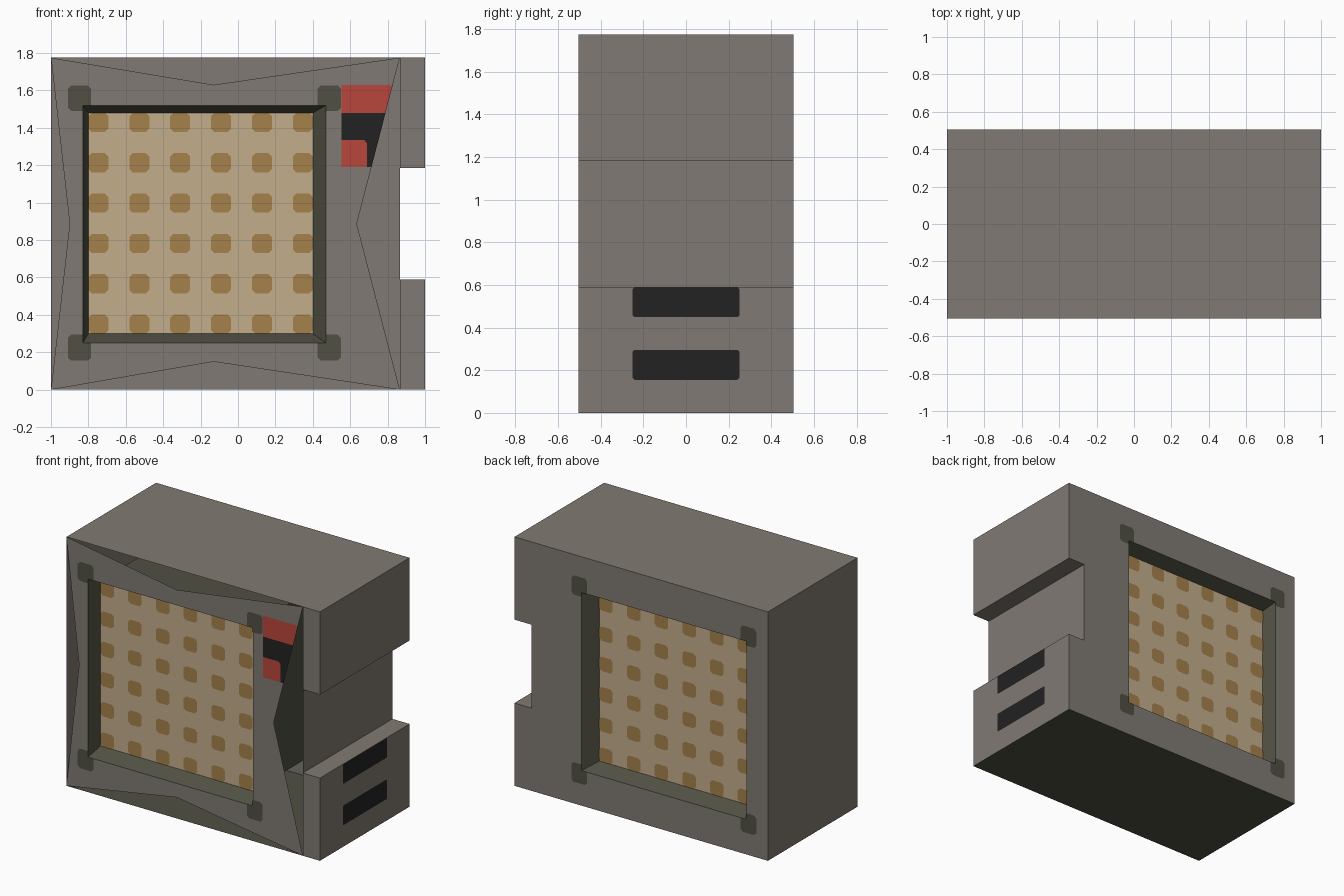
import bpy

if "Cube" in bpy.data.objects:
    bpy.data.objects.remove(bpy.data.objects["Cube"])

# ---------- dimensions ----------
L, R, END = -1.0, 0.865, 1.0           # body left, body right, side block end
D, H = 0.505, 1.775                    # half depth, height
WX0, WX1, WZ0, WZ1 = -0.83, 0.47, 0.25, 1.52   # window opening
PX0, PX1, PZ0, PZ1 = -0.80, 0.40, 0.30, 1.48   # recessed panel
PD = 0.405                             # panel half depth
LIFT = 0.002                           # painted plate offset


def material(name, rgb):
    m = bpy.data.materials.new(name)
    lin = [((c / 255 + 0.055) / 1.055) ** 2.4 for c in rgb]
    m.diffuse_color = (*lin, 1)
    m.use_nodes = True
    m.node_tree.nodes["Principled BSDF"].inputs["Base Color"].default_value = m.diffuse_color
    return m


GREY = material("warm_grey", (128, 122, 115))
GREEN = material("dark_olive", (80, 80, 67))
TAN = material("tan", (196, 173, 140))
BROWN = material("brown", (166, 129, 76))
RED = material("red", (184, 70, 60))
BLACK = material("black", (34, 34, 34))


def mesh(name, mats, verts, faces, slots=None):
    me = bpy.data.meshes.new(name)
    me.from_pydata(verts, [], faces)
    for m in mats:
        me.materials.append(m)
    if slots:
        for p, s in zip(me.polygons, slots):
            p.material_index = s
    ob = bpy.data.objects.new(name, me)
    bpy.context.collection.objects.link(ob)
    return ob


def polys(name, mat, y, outlines):
    """Flat (x, z) outlines at depth y, facing away from the centre."""
    verts, faces = [], []
    for o in outlines:
        area = sum(a[0] * b[1] - b[0] * a[1] for a, b in zip(o, o[1:] + o[:1]))
        if (area > 0) != (y < 0):
            o = o[::-1]
        faces.append(range(len(verts), len(verts) + len(o)))
        verts += [(x, y, z) for x, z in o]
    return mesh(name, [mat], verts, faces)


def rect(x0, x1, z0, z1):
    return [(x0, z0), (x1, z0), (x1, z1), (x0, z1)]


def rounded(x0, x1, z0, z1, c=0.018):
    return [(x0 + c, z0), (x1 - c, z0), (x1, z0 + c), (x1, z1 - c),
            (x1 - c, z1), (x0 + c, z1), (x0, z1 - c), (x0, z0 + c)]


def with_mids(x0, x1, z0, z1, mids):
    """Four corners with a point between each pair."""
    return [p for pair in zip(rect(x0, x1, z0, z1), mids) for p in pair]


def ring(outer, inner):
    n = len(outer)
    return [[outer[i], outer[(i + 1) % n], inner[(i + 1) % n], inner[i]] for i in range(n)]


# ---------- hollow shell ----------
cx, cz = (L + R) / 2, H / 2
window = with_mids(WX0, WX1, WZ0, WZ1,
                   [(-0.13, WZ0), (WX1, cz), (-0.13, WZ1), (WX0, cz)])
star = with_mids(L, R, 0, H, [(-0.13, 0.15), (0.635, cz), (-0.13, 1.63), (-0.9, cz)])
polys("front_plate", GREY, -D, ring(star, window))
polys("back_plate", GREY, D, ring(rect(L, R, 0, H), rect(WX0, WX1, WZ0, WZ1)))

verts = [(x, y, z) for x in (L, R) for y in (-D, D) for z in (0, H)]
mesh("body_walls", [GREY, GREEN], verts,
     [(0, 1, 3, 2), (4, 6, 7, 5), (1, 5, 7, 3), (0, 2, 6, 4)], [0, 0, 0, 1])


# ---------- side blocks above and below the notch ----------
def side_block(name, z0, z1, under):
    v = [(x, y, z) for x in (R, END) for y in (-D, D) for z in (z0, z1)]
    f = [(4, 6, 7, 5), (1, 5, 7, 3), (0, 2, 6, 4), (0, 4, 5, 1), (2, 3, 7, 6)]
    mesh(name, [GREY, GREEN], v, f, [0, 0, under, 0, 0])


side_block("lower_side_block", 0, 0.59, 1)
side_block("upper_side_block", 1.185, H, 0)

# side vents
for i, (z0, z1) in enumerate([(0.155, 0.295), (0.45, 0.589)]):
    mesh(f"side_vent_{i + 1}", [BLACK],
         [(END + LIFT, y, z) for y, z in rounded(-0.25, 0.25, z0, z1, 0.008)], [range(8)])

# ---------- inner core and both windows ----------
core = rect(PX0, PX1, PZ0, PZ1)
verts = [(x, y, z) for y in (-PD, PD) for x, z in core]
mesh("inner_core", [GREEN], verts,
     [(i, i + 4, (i + 1) % 4 + 4, (i + 1) % 4) for i in range(4)])

# dots in a regular grid, the outermost ones touching the panel edge
W = 0.107
dots = []
for i in range(6):
    for j in range(6):
        x = PX0 + i * (PX1 - PX0 - W) / 5
        z = PZ0 + j * (PZ1 - PZ0 - 0.102) / 5
        dots.append(rounded(x, x + W, z, z + 0.102))


def corner_pad(sx, sz):
    """Pad outline around one window corner, with that corner cut out."""
    wx, wz = (WX0 if sx < 0 else WX1), (WZ0 if sz < 0 else WZ1)
    a, b, c = 0.08, 0.045, 0.018
    e, g = 0.107, 0.03
    if sz < 0:
        e, g = 0.095, 0.045
    pts = [(a - c, e), (a, e - c), (a, -g + c), (a - c, -g), (0, -g), (0, 0),
           (-b, 0), (-b, e - c), (c - b, e)]
    return [(wx + sx * u, wz + sz * v) for u, v in pts]


for side, s in (("front", -1), ("back", 1)):
    polys(f"{side}_panel", TAN, s * PD, [core])
    polys(f"{side}_panel_dots", BROWN, s * (PD + LIFT), dots)
    polys(f"{side}_corner_pads", GREEN, s * (D + LIFT),
          [corner_pad(a, b) for a in (-1, 1) for b in (-1, 1)])
    # sloping window reveal
    v = [(x, s * D, z) for x, z in rect(WX0, WX1, WZ0, WZ1)] + \
        [(x, s * PD, z) for x, z in core]
    f = [(i, (i + 1) % 4, (i + 1) % 4 + 4, i + 4) for i in range(4)]
    mesh(f"{side}_window_reveal", [GREEN], v, f if s < 0 else [q[::-1] for q in f])


# ---------- coloured marks beside the front window ----------
def edge_x(z):
    """Right edge of the front plate at height z."""
    return 0.635 + (R - 0.635) * (z - cz) / (H - cz)


def mark(x0, z0, z1):
    return [(x0, z0), (edge_x(z0), z0), (edge_x(z1), z1), (x0, z1)]


M = 0.553
polys("red_marks", RED, -D - LIFT,
      [mark(M, 1.48, 1.63),
       [(M, 1.19), (0.69, 1.19), (0.69, 1.317), (0.675, 1.335), (M, 1.335)]])
polys("black_marks", BLACK, -D - LIFT,
      [mark(M, 1.335, 1.48),
       [(0.69, 1.19), (edge_x(1.19), 1.19), (edge_x(1.335), 1.335),
        (0.675, 1.335), (0.69, 1.317)]])
